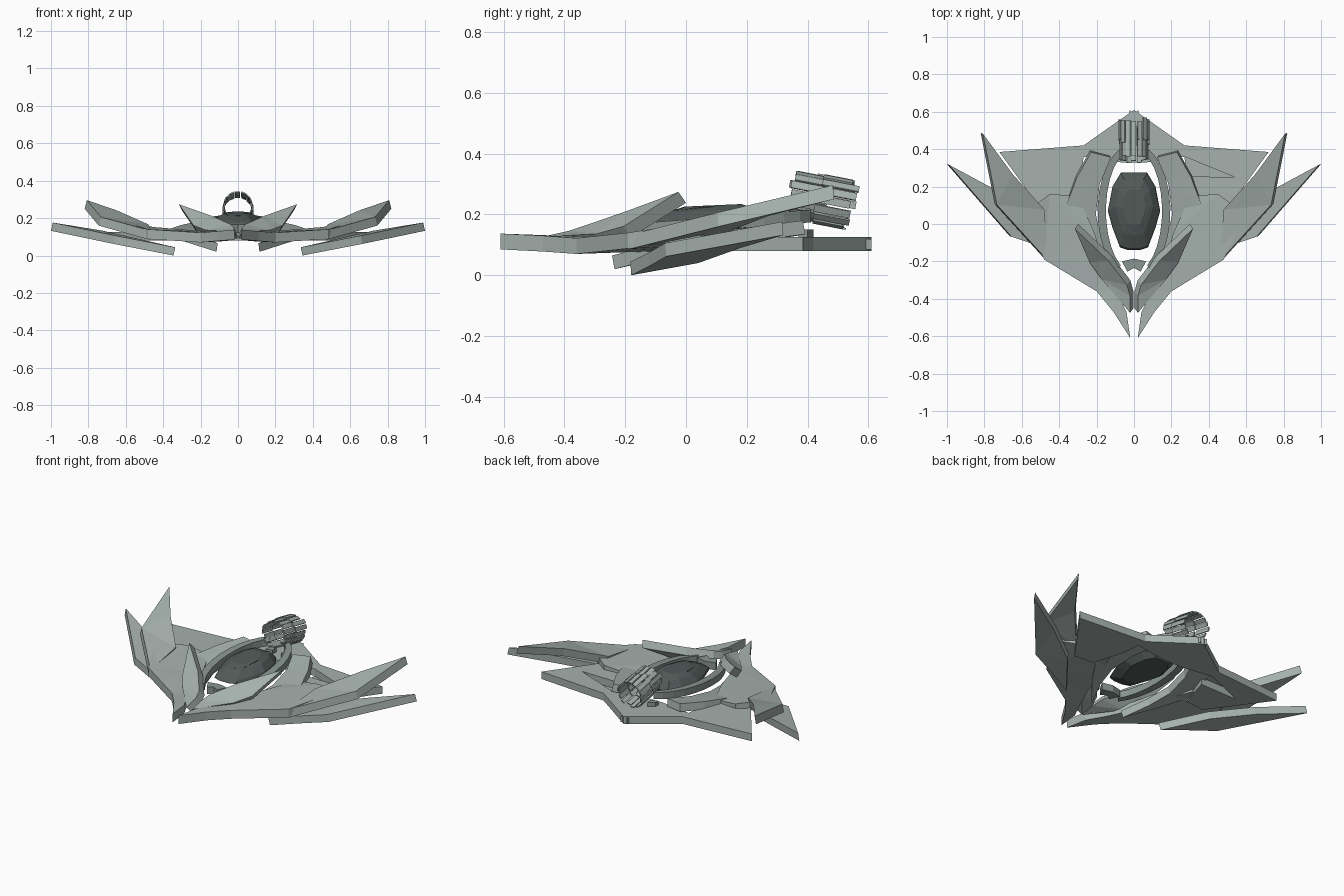
import bpy, bmesh, math, random
from mathutils import Vector, Matrix

if "Cube" in bpy.data.objects:
    bpy.data.objects.remove(bpy.data.objects["Cube"])
random.seed(4)


def material(name, c):
    m = bpy.data.materials.new(name)
    m.diffuse_color = (*c, 1)
    m.use_nodes = True
    m.node_tree.nodes["Principled BSDF"].inputs["Base Color"].default_value = m.diffuse_color
    return m


HULL = material("grey green hull", (0.38, 0.44, 0.42))
TRIM = material("mid grey trim", (0.25, 0.30, 0.285))
DARK = material("dark canopy", (0.085, 0.105, 0.10))


def finish(name, bm, mat):
    bmesh.ops.recalc_face_normals(bm, faces=bm.faces)
    me = bpy.data.meshes.new(name)
    bm.to_mesh(me)
    bm.free()
    me.materials.append(mat)
    ob = bpy.data.objects.new(name, me)
    bpy.context.collection.objects.link(ob)
    return ob


def plate(name, pts, t, mat=HULL, lean=(0, 0)):
    """Slab from an underside outline, thickened upwards with a lean, on both sides."""
    bm = bmesh.new()
    for s in (1, -1):
        lo = [bm.verts.new((s * x, y, z)) for x, y, z in pts]
        hi = [bm.verts.new((s * (x + lean[0]), y + lean[1], z + t)) for x, y, z in pts]
        n = len(pts)
        caps = [bm.faces.new(lo[::-1]), bm.faces.new(hi)]
        for i in range(n):
            j = (i + 1) % n
            bm.faces.new((lo[i], lo[j], hi[j], hi[i]))
        bmesh.ops.triangulate(bm, faces=caps)
    return finish(name, bm, mat)


# Front wings, from the nose back to the shoulders
plate("front_wing", [(.02, -.61, .085), (.11, -.47, .078), (.20, -.36, .07),
      (.48, -.19, .088), (.60, .05, .125), (.45, .16, .10), (.30, .15, .085),
      (.21, -.05, .08), (.16, -.22, .075), (.10, -.35, .075), (.04, -.47, .08)], .052)

# Flat rear wing with triangular openings
plate("rear_wing", [(0, .61, .08), (.27, .42, .08), (.72, .385, .08),
      (.47, .04, .08), (.34, .05, .08), (.28, .255, .08), (.54, .25, .08),
      (.27, .36, .08), (.07, .33, .08), (0, .33, .08)], .045)

# Raised upper winglets
plate("upper_winglet", [(.475, -.19, .085), (.745, .107, .16), (.82, .487, .25),
      (.66, .27, .195), (.49, .08, .12)], .046, lean=(-.012, -.004))

# Low outer wings
plate("lower_wing", [(.345, -.18, 0), (.50, -.12, .03), (.665, -.065, .062),
      (1.0, .32, .132), (.74, .18, .09), (.52, .04, .04)], .044, lean=(-.01, -.003))

# Inner side plates beside the cockpit
plate("inner_side_plate", [(.115, -.235, .02), (.24, -.08, .06), (.365, .115, .10),
      (.31, .26, .118), (.235, .392, .135), (.13, .365, .13), (.19, .22, .105),
      (.21, .06, .08), (.18, -.08, .055)], .045, lean=(-.006, -.008))

# Pointed nose fins, sloping down outwards
plate("nose_fin", [(.003, -.45, .09), (.155, -.27, .10), (.22, -.18, .125),
      (.298, 0, .238), (.12, -.17, .175), (.02, -.30, .13), (.003, -.36, .11)],
      .036, lean=(.018, -.025))

# V shaped strut in front of the cockpit
plate("front_strut", [(0, -.185, .12), (.065, -.20, .12), (.035, -.255, .12),
      (0, -.235, .12)], .045, TRIM)

# Two curved rails around the cockpit
rail = []
for r, order in (((.195, .36), 1), ((.15, .33), -1)):
    arc = []
    for i in range(11):
        a = math.radians(-62 + i * 13.3)
        x, y = r[0] * math.cos(a), .07 + r[1] * math.sin(a)
        arc.append((x, y, .125 + .08 * (y + .2)))
    rail += arc[::order]
plate("cockpit_rail", rail, .042, TRIM)

# Canopy pod: faceted rings stacked and tapered
base = [(.03, -.14), (.075, -.125), (.115, -.02), (.14, .07), (.115, .20),
        (.07, .275)]
base += [(-x, y) for x, y in base[::-1]]
bm = bmesh.new()
rings = []
for scale, z, dy in ((.70, .13, .03), (1, .165, 0), (.95, .18, 0),
                     (.72, .212, .02), (.45, .23, .02)):
    rings.append([bm.verts.new((x * scale, .07 + (y - .07) * scale + dy,
                                z + .02 * (y - .07))) for x, y in base])
for a, b in zip(rings, rings[1:]):
    for i in range(len(a)):
        j = (i + 1) % len(a)
        bm.faces.new((a[i], a[j], b[j], b[i]))
bm.faces.new(rings[0][::-1])
bm.faces.new(rings[-1])
finish("canopy_pod", bm, DARK)

# Cockpit lip at the front of the canopy
plate("canopy_lip", [(0, -.05, .195), (.05, -.035, .195), (.075, .09, .21),
      (.055, .09, .21), (.038, -.015, .198), (0, -.025, .198)], .018, DARK)

# Open engine basket of broken slats, tilted down towards the back
tilt = Matrix.Translation((0, .457, .247)) @ Matrix.Rotation(math.radians(-11), 4, 'X')
bm = bmesh.new()
N = 16
for k in range(N):
    turn = Matrix.Rotation(2 * math.pi * k / N, 4, 'Y')
    for row, y in enumerate((-.055, .035)):
        length = random.uniform(.09, .125)
        m = tilt @ turn @ Matrix.Translation((random.uniform(-.003, .003),
            y + random.uniform(-.012, .012), .074 + .006 * row)) \
            @ Matrix.Diagonal((.025, length, .007, 1))
        bmesh.ops.create_cube(bm, size=1, matrix=m)
finish("engine_basket", bm, HULL)

# Small mounts below the basket on the tail
plate("basket_mount", [(.03, .38, .12), (.07, .37, .12), (.07, .40, .12),
      (.03, .42, .12)], .03, TRIM)

# Small forked tail tip
plate("tail_tip", [(0, .585, .085), (.03, .57, .085), (.022, .61, .085)], .035)
